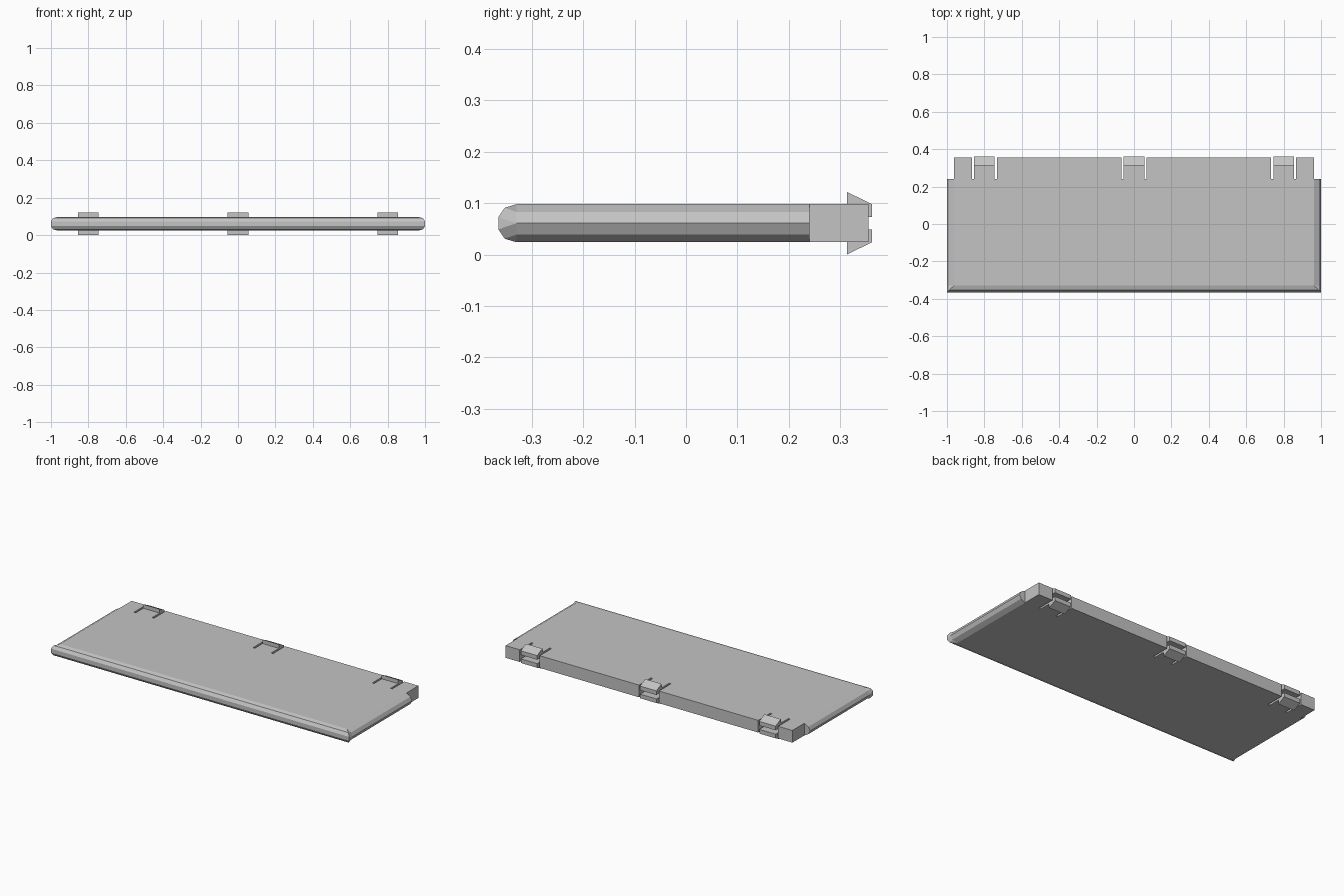
import bpy, bmesh

if "Cube" in bpy.data.objects:
    bpy.data.objects.remove(bpy.data.objects["Cube"], do_unlink=True)

grey = bpy.data.materials.new("plain_grey")
grey.use_nodes = True
colour = (0.55, 0.55, 0.55, 1)
grey.diffuse_color = colour
grey.node_tree.nodes["Principled BSDF"].inputs["Base Color"].default_value = colour

MID = 0.061                      # middle height of the slab
TOP, BOTTOM = 0.098, 0.024
HALF, FRONT, BACK, NOTCH = 0.962, -0.33, 0.355, 0.24
CLIPS = (-0.8, 0, 0.8)
CLIP_HALF, SLOT_HALF = 0.055, 0.067


def finish(name, bm):
    bmesh.ops.remove_doubles(bm, verts=bm.verts, dist=0.0001)
    bmesh.ops.recalc_face_normals(bm, faces=bm.faces)
    mesh = bpy.data.meshes.new(name)
    bm.to_mesh(mesh)
    bm.free()
    mesh.materials.append(grey)
    obj = bpy.data.objects.new(name, mesh)
    bpy.context.collection.objects.link(obj)
    return obj


def prism(name, points, push):
    """Extrude a closed outline along a vector."""
    bm = bmesh.new()
    face = bm.faces.new([bm.verts.new(p) for p in points])
    new = bmesh.ops.extrude_face_region(bm, geom=[face], use_keep_orig=True)["geom"]
    bmesh.ops.translate(bm, vec=push, verts=[g for g in new if isinstance(g, bmesh.types.BMVert)])
    return finish(name, bm)


# Flat slab with three notches along the back edge
outline = [(-HALF, BACK), (-HALF, FRONT), (HALF, FRONT), (HALF, BACK)]
for x in reversed(CLIPS):
    a, b = x + SLOT_HALF, x - SLOT_HALF
    outline += [(a, BACK), (a, NOTCH), (b, NOTCH), (b, BACK)]
prism("slab", [(x, y, BOTTOM) for x, y in outline], (0, 0, TOP - BOTTOM))

# Rounded rim around the front and both sides: (half width, front, side height, front height)
half_profile = [(HALF, FRONT, 0.037, 0.037), (0.989, -0.353, 0.022, 0.030), (1.0, -0.365, 0, 0.012)]
profile = [(w, f, MID + s, MID + h) for w, f, s, h in half_profile]
profile += [(w, f, MID - s, MID - h) for w, f, s, h in reversed(half_profile)]
bm = bmesh.new()
rows = []
for w, f, side_z, front_z in profile:
    path = [(w, NOTCH, side_z), (w, FRONT, side_z), (w, f, front_z),
            (-w, f, front_z), (-w, FRONT, side_z), (-w, NOTCH, side_z)]
    rows.append([bm.verts.new(p) for p in path])
for r, s in zip(rows, rows[1:]):
    for i in range(len(r) - 1):
        bm.faces.new((r[i], r[i + 1], s[i + 1], s[i]))
for end in (0, -1):
    bm.faces.new([r[end] for r in rows])
finish("rounded_rim", bm)

# Snap clips: an upper and a lower barbed prong in each notch
prong = [(NOTCH, 0.012), (NOTCH, 0.037), (0.313, 0.037), (0.313, 0.061), (0.362, 0.037), (0.362, 0.012)]
for place, x in zip(("right", "middle", "left"), CLIPS):
    for level, sign in (("upper", 1), ("lower", -1)):
        prism(f"{level}_clip_{place}", [(x - CLIP_HALF, y, MID + sign * z) for y, z in prong],
              (2 * CLIP_HALF, 0, 0))
